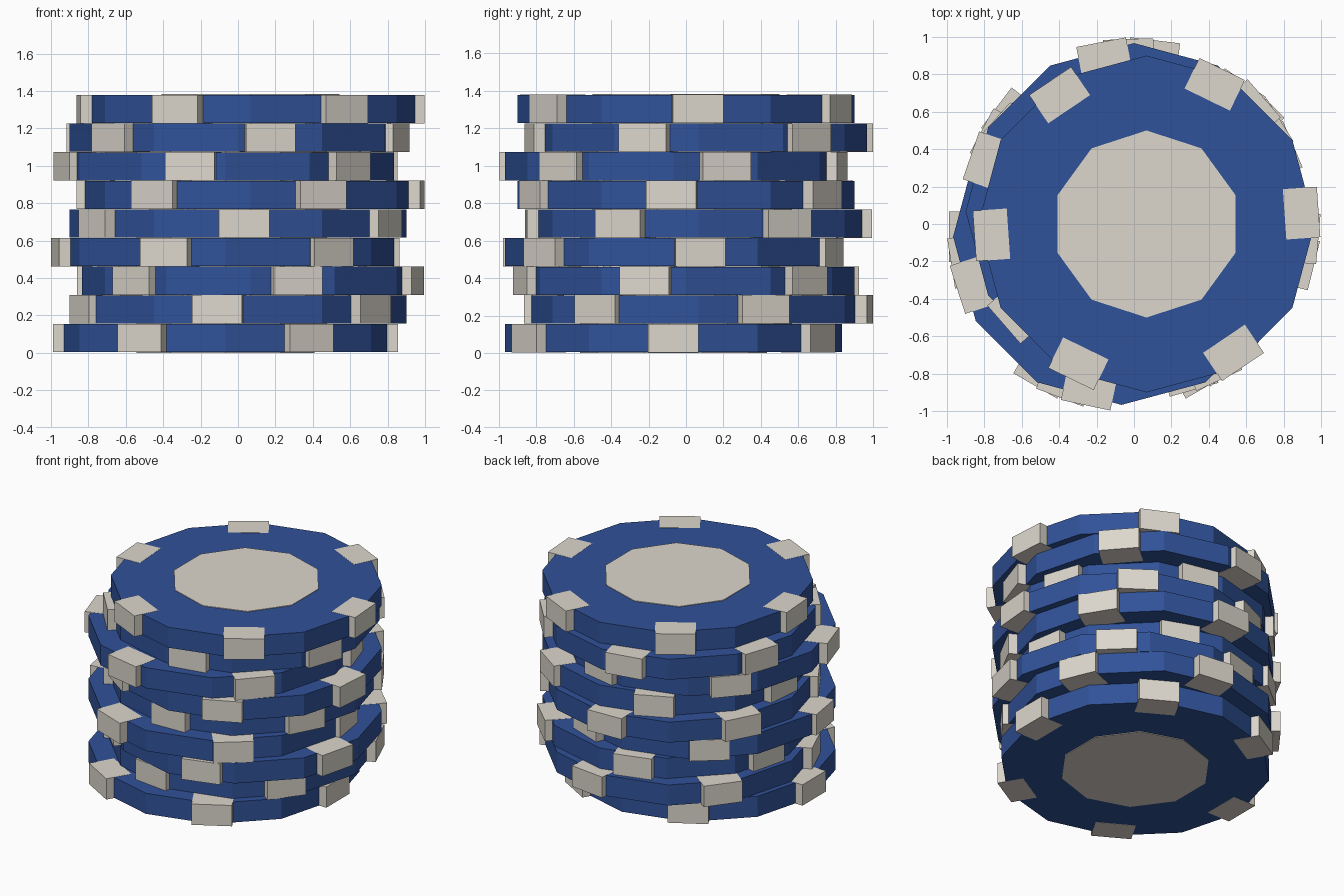
import bpy
from math import cos, sin, radians

default = bpy.data.objects.get("Cube")
if default:
    bpy.data.objects.remove(default, do_unlink=True)


def make_material(name, color):
    mat = bpy.data.materials.new(name)
    mat.use_nodes = True
    mat.diffuse_color = color
    mat.node_tree.nodes["Principled BSDF"].inputs["Base Color"].default_value = color
    return mat


BLUE = make_material("deep_blue", (0.03, 0.085, 0.32, 1))
CREAM = make_material("cream", (0.72, 0.68, 0.61, 1))

CHIPS = 9
STEP = 0.153                 # height of one chip
BASE = 0.003                 # the lowest inlay stands proud by this much
SHIFT = 0.067                # sideways slip of the stacked chips
OFFSETS = [(-SHIFT, -SHIFT), (0, SHIFT), (SHIFT, 0)]
TWIST = 23                   # degrees of turn from chip to chip
TAB_IN, TAB_OUT, TAB_WIDTH = 0.74, 0.922, 0.27


def finish(name, mat):
    obj = bpy.context.object
    obj.name = name
    obj.data.materials.append(mat)
    return obj


def disc(name, sides, radius, depth, location, mat):
    bpy.ops.mesh.primitive_cylinder_add(
        vertices=sides, radius=radius, depth=depth, location=location)
    return finish(name, mat)


def tab(name, cx, cy, z, angle):
    mid = (TAB_IN + TAB_OUT) / 2
    bpy.ops.mesh.primitive_cube_add(
        size=1, location=(cx + mid * cos(angle), cy + mid * sin(angle), z),
        rotation=(0, 0, angle))
    obj = finish(name, CREAM)
    obj.scale = (TAB_OUT - TAB_IN, TAB_WIDTH, STEP - 0.001)


for i in range(CHIPS):
    cx, cy = OFFSETS[i % 3]
    z = BASE + STEP * (i + 0.5)
    # Body and the round inlay showing on both faces
    disc(f"chip_body_{i + 1}", 12, 0.9, STEP - 0.003, (cx, cy, z), BLUE)
    disc(f"centre_inlay_{i + 1}", 10, 0.5, STEP + 2 * BASE, (cx, cy, z), CREAM)
    # Six edge blocks around the rim
    for k in range(6):
        tab(f"edge_block_{i + 1}_{k + 1}", cx, cy, z, radians(TWIST * i + 60 * k))
